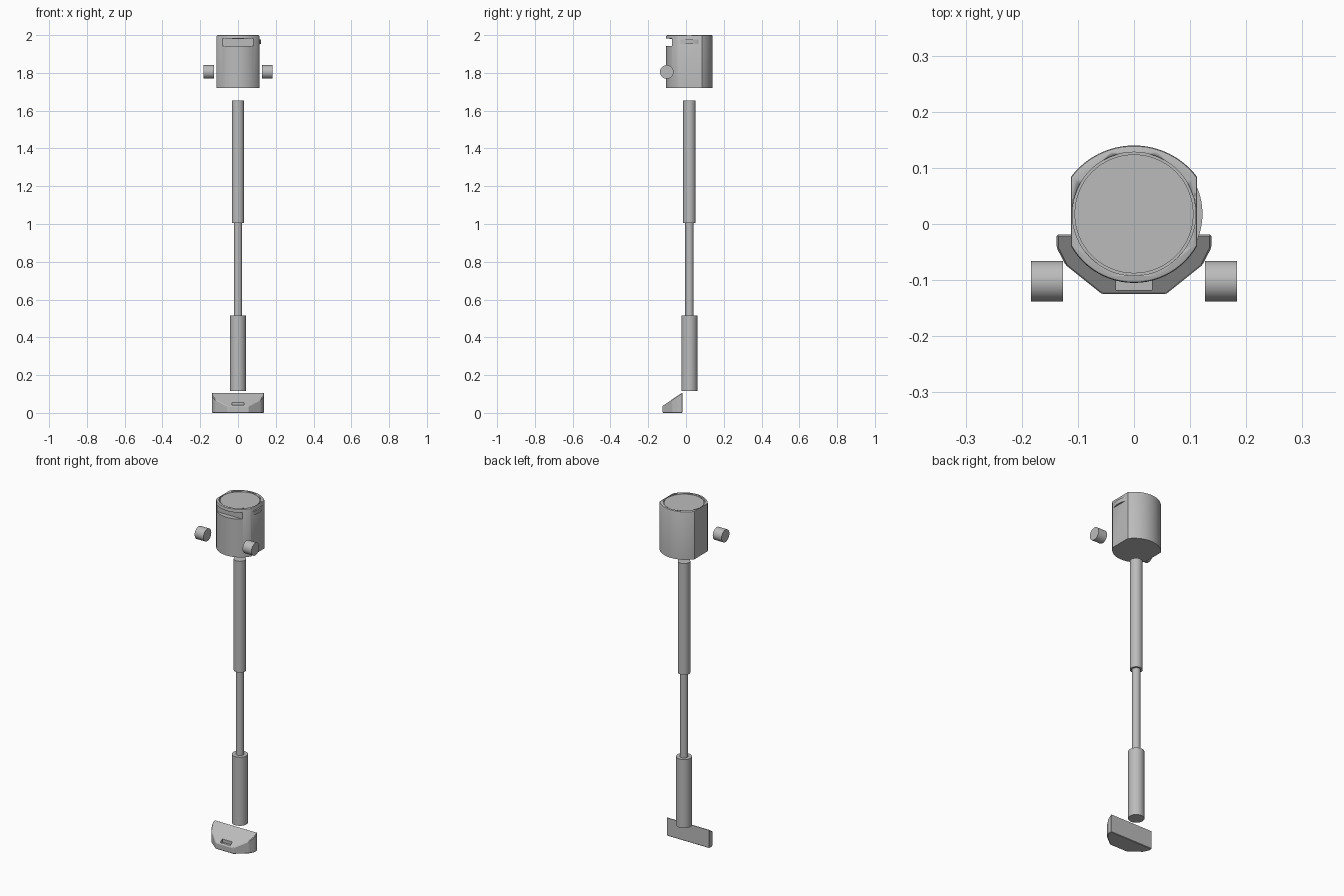
import bpy, bmesh, math
from mathutils import Vector, Matrix

cube = bpy.data.objects.get("Cube")
if cube:
    bpy.data.objects.remove(cube, do_unlink=True)

grey = bpy.data.materials.new("plain grey")
grey.use_nodes = True
COLOUR = (0.5, 0.5, 0.5, 1)
grey.diffuse_color = COLOUR
grey.node_tree.nodes["Principled BSDF"].inputs["Base Color"].default_value = COLOUR

AXIS_Y = 0.018


def finish(name, bm, smooth=True):
    bmesh.ops.recalc_face_normals(bm, faces=bm.faces)
    mesh = bpy.data.meshes.new(name)
    bm.to_mesh(mesh)
    bm.free()
    mesh.materials.append(grey)
    obj = bpy.data.objects.new(name, mesh)
    bpy.context.collection.objects.link(obj)
    if smooth:
        bpy.ops.object.select_all(action="DESELECT")
        obj.select_set(True)
        bpy.context.view_layer.objects.active = obj
        bpy.ops.object.shade_smooth_by_angle(angle=math.radians(30))
    return obj


def cylinder(name, radius, low, high, sides=48):
    bm = bmesh.new()
    bmesh.ops.create_cone(bm, cap_ends=True, segments=sides, radius1=radius, radius2=radius,
                          depth=high - low,
                          matrix=Matrix.Translation((0, AXIS_Y, (low + high) / 2)))
    return finish(name, bm)


def prism(outline, low, high):
    bm = bmesh.new()
    base = bm.faces.new([bm.verts.new((x, y, low)) for x, y in outline])
    up = bmesh.ops.extrude_face_region(bm, geom=[base])["geom"]
    bmesh.ops.translate(bm, vec=(0, 0, high - low),
                        verts=[v for v in up if isinstance(v, bmesh.types.BMVert)])
    return bm


def box(name, centre, size):
    bm = bmesh.new()
    bmesh.ops.create_cube(bm, size=1, matrix=Matrix.LocRotScale(Vector(centre), None, Vector(size)))
    return finish(name, bm, False)


def cut(obj, tool):
    mod = obj.modifiers.new("cut", "BOOLEAN")
    mod.operation = "DIFFERENCE"
    mod.solver = "EXACT"
    mod.object = tool
    tool.hide_render = True
    tool.hide_set(True)


# Telescopic pole
cylinder("lower_pole", 0.0425, 0.115, 0.515)
cylinder("middle_pole", 0.022, 0.515, 1.005)
cylinder("upper_pole", 0.033, 1.005, 1.655)

# Head outline: two arcs joined by flat sides
HALF = 0.1125


def arc(centre_y, radius, direction, steps=24):
    reach = math.asin(HALF / radius)
    return [(direction * radius * math.sin(reach * (1 - 2 * i / steps)),
             centre_y + direction * radius * math.cos(reach * (1 - 2 * i / steps)))
            for i in range(steps + 1)]


bm = prism(arc(-0.001, 0.141, 1) + arc(0.024, 0.129, -1), 1.72, 2.0)
rim = [e for e in bm.edges if all(v.co.z > 1.99 for v in e.verts)]
bmesh.ops.bevel(bm, geom=rim, offset=0.005, segments=2, affect="EDGES", profile=0.5)
head = finish("head", bm)

# Front slot and the round recess in the top
cut(head, box("slot_cutter", (0, -0.125, 1.962), (0.4, 0.1, 0.038)))
cut(head, cylinder("recess_cutter", 0.110, 1.991, 2.05, 64))
cylinder("top_disc", 0.106, 1.98, 1.996, 64)

# Dial edge showing through the right flat side
dial = [(0.122 * math.cos(a), AXIS_Y + 0.122 * math.sin(a))
        for a in (math.radians(-24 + 3 * i) for i in range(17))]
finish("dial_edge", prism([(0.1, -0.03)] + dial + [(0.1, 0.066)], 1.954, 1.978))

# Side knobs
for name, side in (("left_knob", 1), ("right_knob", -1)):
    bm = bmesh.new()
    place = Matrix.Translation((side * 0.155, -0.102, 1.805)) @ Matrix.Rotation(math.pi / 2, 4, "Y")
    bmesh.ops.create_cone(bm, cap_ends=True, segments=48, radius1=0.036, radius2=0.036,
                          depth=0.057, matrix=place)
    finish(name, bm)

# Foot: chamfered outline sliced by a slope
half = [(0.138, -0.019), (0.138, -0.042), (0.122, -0.073), (0.057, -0.125)]
bm = prism(half + [(-x, y) for x, y in reversed(half)], 0.0, 0.2)
slope = Vector((0, -0.68, 1)).normalized()
cap = bmesh.ops.bisect_plane(bm, geom=bm.verts[:] + bm.edges[:] + bm.faces[:],
                             plane_co=(0, -0.019, 0.108), plane_no=slope, clear_outer=True)
bmesh.ops.holes_fill(bm, edges=[e for e in bm.edges if e.is_boundary])
bmesh.ops.bevel(bm, geom=bm.edges[:], offset=0.003, segments=1, affect="EDGES")
foot = finish("foot", bm, False)
cut(foot, box("foot_notch_cutter", (0, -0.108, 0.085), (0.065, 0.02, 0.1)))
